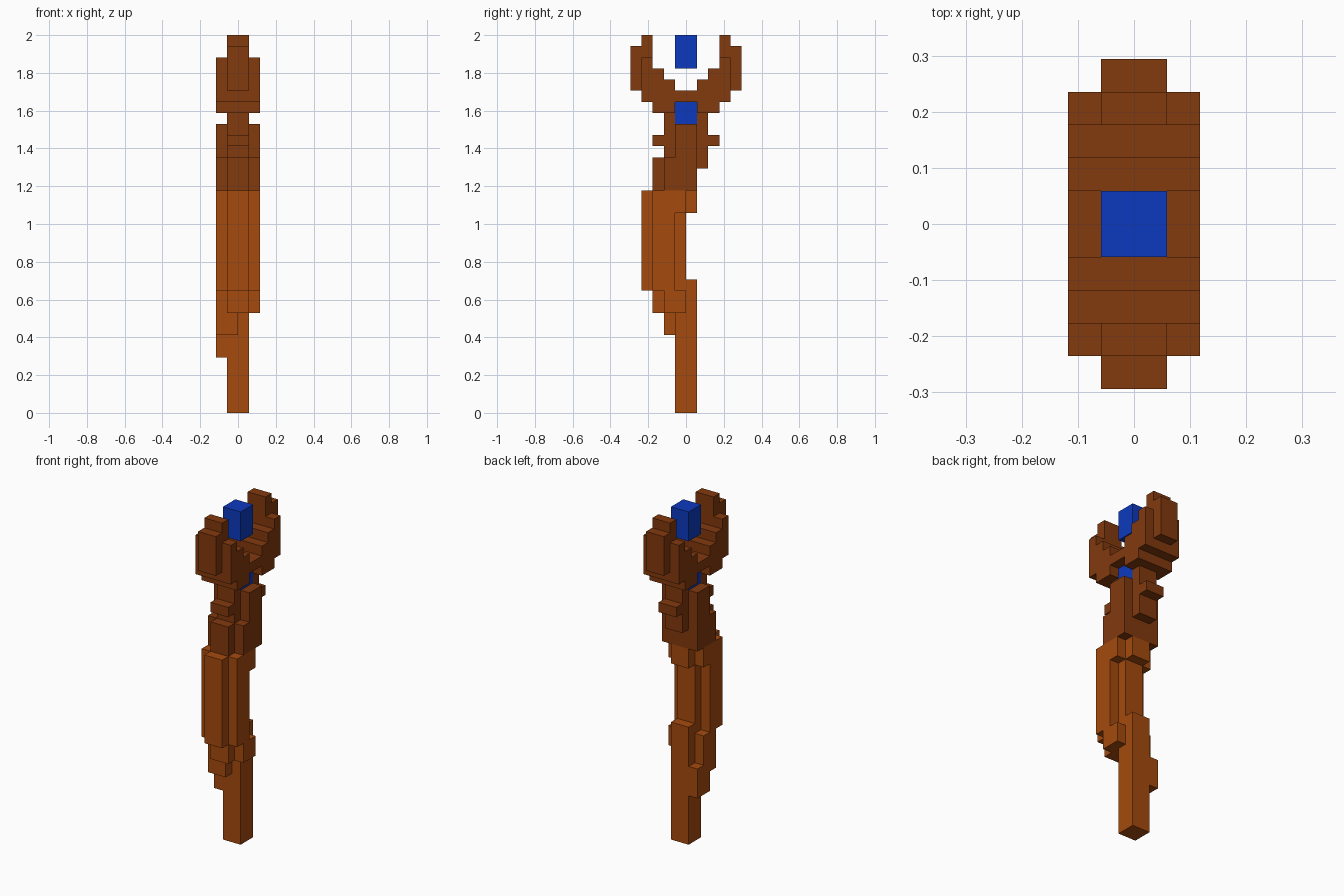
import bpy, bmesh
from mathutils import Vector

cube = bpy.data.objects.get("Cube")
if cube:
    bpy.data.objects.remove(cube, do_unlink=True)

U = 2 / 34  # one block unit


def material(name, rgb):
    m = bpy.data.materials.new(name)
    m.use_nodes = True
    col = (*rgb, 1)
    m.diffuse_color = col
    m.node_tree.nodes["Principled BSDF"].inputs["Base Color"].default_value = col
    return m


LIGHT = material("light_wood", (0.376, 0.069, 0.004))
DARK = material("dark_wood", (0.223, 0.041, 0.004))
BLUE = material("blue_gem", (0.004, 0.042, 0.515))


def blocks(name, mat, *boxes):
    """One object from boxes given in units as (x0, x1, y0, y1, z0, z1)."""
    bm = bmesh.new()
    for x0, x1, y0, y1, z0, z1 in boxes:
        lo, hi = Vector((x0, y0, z0)) * U, Vector((x1, y1, z1)) * U
        for v in bmesh.ops.create_cube(bm, size=1)["verts"]:
            v.co = (lo + hi) / 2 + v.co * (hi - lo)
    me = bpy.data.meshes.new(name)
    bm.to_mesh(me)
    bm.free()
    me.materials.append(mat)
    ob = bpy.data.objects.new(name, me)
    bpy.context.collection.objects.link(ob)
    return ob


# Lower shaft with its stepped knots
blocks("lower_shaft", LIGHT, (-1, 1, -1, 1, 0, 12))
blocks("side_knot", LIGHT, (-2, -1, -1, 1, 5, 8), (-2, -1, -1, 0, 8, 9))
blocks("front_knot", LIGHT, (-2, 0, -2, -1, 7, 9))
blocks("grip_base", LIGHT, (-2, 2, -2, 0, 9, 11), (-1, 1, -3, -2, 9, 11))

# Thick bowed grip
blocks("grip_core", LIGHT, (-1, 1, -1, 0, 12, 18))
blocks("grip", LIGHT, (-2, 2, -3, -1, 11, 20))
blocks("grip_front", LIGHT, (-1, 1, -4, -3, 11, 20))
blocks("grip_top", LIGHT, (-2, 2, -1, 0, 18, 20), (-1, 1, 0, 1, 18, 20))

# Dark neck with front and back ridges
blocks("neck", DARK, (-2, 2, -1, 1, 20, 26))
blocks("neck_front", DARK, (-2, 2, -2, -1, 20, 23), (-1, 1, -3, -2, 20, 23),
       (-1, 1, -2, -1, 23, 27), (-1, 1, -3, -2, 24, 25))
blocks("neck_back", DARK, (-1, 1, 1, 2, 22, 27), (-1, 1, 2, 3, 24, 25))

# Forked head: a floor and two mirrored stepped prongs
blocks("fork_floor", DARK, (-2, 2, -1, 1, 28, 29))
STEPS = [(2, 1, 2, 27, 30), (2, 2, 3, 27, 31), (2, 3, 4, 28, 32),
         (1, 3, 4, 32, 34), (1, 4, 5, 29, 33)]  # half width, y range, z range
blocks("front_prong", DARK, *[(-w, w, -b, -a, z0, z1) for w, a, b, z0, z1 in STEPS])
blocks("back_prong", DARK, *[(-w, w, a, b, z0, z1) for w, a, b, z0, z1 in STEPS])

# Gems
blocks("neck_gem", BLUE, (-1, 1, -1, 1, 26, 28))
blocks("floating_gem", BLUE, (-1, 1, -1, 1, 31, 34))
